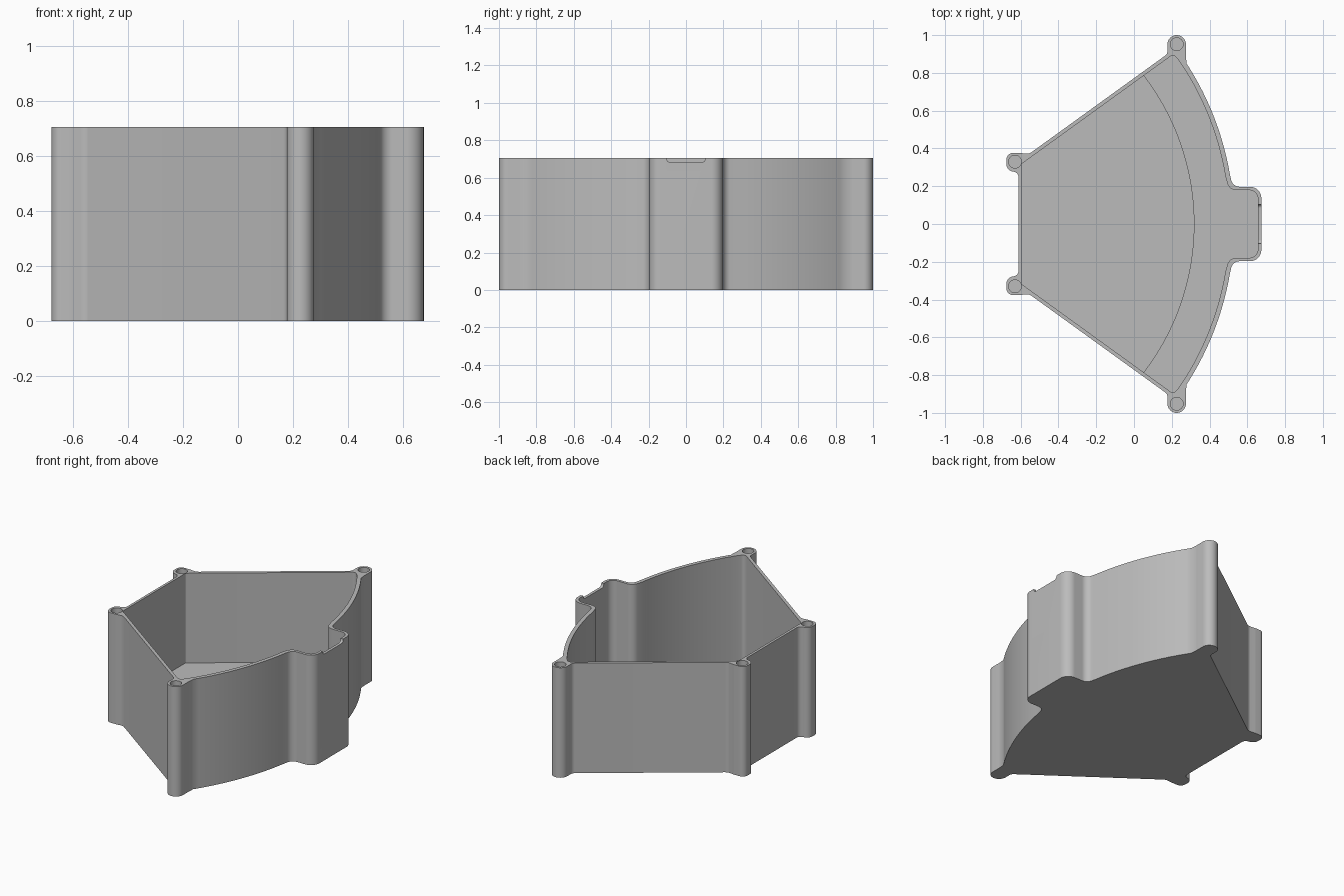
import bpy
import bmesh
from math import sqrt
from mathutils import Vector

if "Cube" in bpy.data.objects:
    bpy.data.objects.remove(bpy.data.objects["Cube"])

HEIGHT = 0.705
FLOOR = 0.02
STEP = 0.13

grey = bpy.data.materials.new("grey plastic")
grey.use_nodes = True
grey.diffuse_color = (0.5, 0.5, 0.5, 1)
grey.node_tree.nodes["Principled BSDF"].inputs["Base Color"].default_value = grey.diffuse_color


def arc(centre, radius, y0, y1, n):
    """Points on an arc about (centre, 0), each with no corner rounding."""
    ys = [y0 + (y1 - y0) * i / n for i in range(n + 1)]
    return [(centre + sqrt(radius ** 2 - y * y), y, 0) for y in ys]


def mirrored(half):
    """Close a half outline across the x axis."""
    return half + [(x, -y, r) for x, y, r in reversed(half)]


def rounded(corners, steps=10):
    """Round each corner of an outline by its own radius."""
    out = []
    for i, (x, y, r) in enumerate(corners):
        p = Vector((x, y))
        if r == 0:
            out.append(p)
            continue
        to_a = Vector(corners[i - 1][:2]) - p
        to_b = Vector(corners[(i + 1) % len(corners)][:2]) - p
        a, b = to_a.normalized(), to_b.normalized()
        half = a.angle(b) / 2
        bis = (a + b).normalized()
        from math import tan, sin
        reach = min(r / tan(half), to_a.length * 0.5, to_b.length * 0.5)
        r = reach * tan(half)
        c = p + bis * (r / sin(half))
        start, end = p + a * reach - c, p + b * reach - c
        for k in range(steps + 1):
            v = start.lerp(end, k / steps).normalized() * r
            out.append(c + v)
    return out


def prism(name, points, z0, z1):
    """Extrude a flat outline from z0 to z1."""
    bm = bmesh.new()
    face = bm.faces.new([bm.verts.new((p[0], p[1], z0)) for p in points])
    ext = bmesh.ops.extrude_face_region(bm, geom=[face])
    top = [v for v in ext["geom"] if isinstance(v, bmesh.types.BMVert)]
    bmesh.ops.translate(bm, verts=top, vec=(0, 0, z1 - z0))
    bmesh.ops.remove_doubles(bm, verts=bm.verts, dist=1e-5)
    bmesh.ops.recalc_face_normals(bm, faces=bm.faces)
    mesh = bpy.data.meshes.new(name)
    bm.to_mesh(mesh)
    bm.free()
    mesh.materials.append(grey)
    obj = bpy.data.objects.new(name, mesh)
    bpy.context.collection.objects.link(obj)
    return obj


def activate(obj):
    bpy.ops.object.select_all(action="DESELECT")
    obj.select_set(True)
    bpy.context.view_layer.objects.active = obj


def cut(obj, cutter):
    mod = obj.modifiers.new("cut", "BOOLEAN")
    mod.operation = "DIFFERENCE"
    mod.solver = "EXACT"
    mod.object = cutter
    activate(obj)
    bpy.ops.object.modifier_apply(modifier=mod.name)
    bpy.data.objects.remove(cutter)


# Outer shell: narrow end, corner posts, curved wall and front bulge
outer = [(-0.611, 0.272, 0.03), (-0.676, 0.284, 0.046), (-0.676, 0.376, 0.046),
         (-0.605, 0.376, 0.04), (-0.555, 0.371, 0.04),
         (0.177, 0.90, 0.03), (0.177, 1.0, 0.049), (0.275, 1.0, 0.049), (0.275, 0.89, 0.04)]
outer += arc(-1.03, 1.56, 0.85, 0.27, 20)
outer += [(0.522, 0.197, 0.06), (0.674, 0.197, 0.06)]
tray = prism("tray_body", rounded(mirrored(outer)), 0, HEIGHT)

# Cavity following the wall
inner = [(-0.595, 0.318, 0.01), (0.21, 0.90, 0.025)]
inner += arc(-1.03, 1.535, 0.86, 0.25, 20)
inner += [(0.505, 0.179, 0.06), (0.656, 0.179, 0.045)]
cut(tray, prism("cavity_cutter", rounded(mirrored(inner)), FLOOR, 1))

# Sockets in the tops of the posts
for side in (1, -1):
    for x, y in ((-0.63, 0.33), (0.226, 0.952)):
        square = [(x + sx * 0.034, side * y + sy * 0.034, 0.034)
                  for sx, sy in ((-1, -1), (1, -1), (1, 1), (-1, 1))]
        cut(tray, prism("socket_cutter", rounded(square, 8), HEIGHT - 0.05, 1))

# Shallow thumb notch in the bulge rim, extruded along x
notch = [(-0.8, 0.104, 0), (-0.8, -0.104, 0), (-0.682, -0.104, 0.02), (-0.682, 0.104, 0.02)]
cutter = prism("notch_cutter", rounded(notch, 6), 0.6, 0.75)
for v in cutter.data.vertices:
    v.co = (v.co.z, v.co.y, -v.co.x)
cut(tray, cutter)

# Raised inner floor with a curved edge
step = [(-0.6, 0.32, 0), (0.04, 0.785, 0)] + arc(-0.97, 1.29, 0.785, 0.02, 24)
raised = prism("raised_floor", rounded(mirrored(step)), FLOOR / 2, STEP)

for obj in (tray, raised):
    activate(obj)
    bpy.ops.object.shade_smooth_by_angle(angle=0.6)
